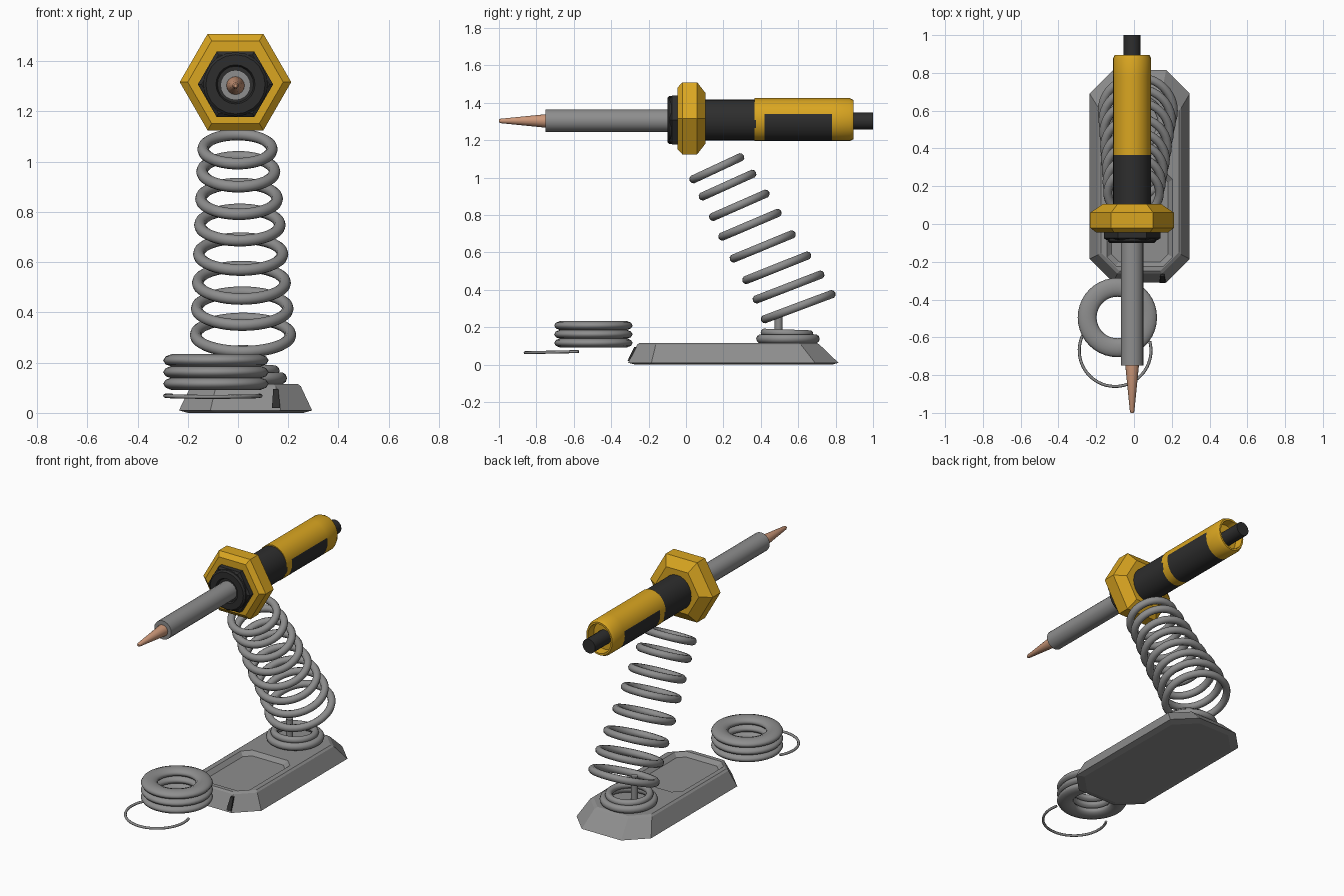
import bpy, bmesh, math

if "Cube" in bpy.data.objects:
    bpy.data.objects.remove(bpy.data.objects["Cube"])

def material(name, rgb):
    m = bpy.data.materials.new(name)
    m.diffuse_color = (*rgb, 1)
    m.use_nodes = True
    m.node_tree.nodes["Principled BSDF"].inputs["Base Color"].default_value = m.diffuse_color
    return m

YELLOW = material("golden yellow", (0.70, 0.38, 0.015))
BLACK = material("black rubber", (0.027, 0.027, 0.027))
GREY = material("grey metal", (0.27, 0.27, 0.27))
COPPER = material("copper", (0.60, 0.31, 0.19))
CX, CZ = -0.01, 1.308          # axis of the iron

def finish(name, bm, mats, smooth=35):
    bmesh.ops.recalc_face_normals(bm, faces=bm.faces[:])
    me = bpy.data.meshes.new(name)
    bm.to_mesh(me)
    bm.free()
    for m in mats:
        me.materials.append(m)
    ob = bpy.data.objects.new(name, me)
    bpy.context.collection.objects.link(ob)
    bpy.ops.object.select_all(action='DESELECT')
    ob.select_set(True)
    bpy.context.view_layer.objects.active = ob
    if smooth:
        bpy.ops.object.shade_smooth_by_angle(angle=math.radians(smooth))
    return ob

def loft(bm, loops):
    """Skin a list of equal-length point loops and cap both ends."""
    rings = [[bm.verts.new(p) for p in lp] for lp in loops]
    n = len(rings[0])
    for a, b in zip(rings, rings[1:]):
        for i in range(n):
            j = (i + 1) % n
            bm.faces.new((a[i], a[j], b[j], b[i]))
    bm.faces.new(rings[0])
    bm.faces.new(rings[-1])

def lathe(name, profile, mats, sides=24, sx=1.0, smooth=35, rule=None, z=CZ):
    """Profile of (y, radius) turned about the iron's axis."""
    bm = bmesh.new()
    ang = [2 * math.pi * i / sides for i in range(sides)]
    loft(bm, [[(CX + r * sx * math.cos(a), y, z + r * math.sin(a)) for a in ang]
              for y, r in profile])
    if rule:
        for f in bm.faces:
            f.material_index = rule(f.calc_center_median())
    return finish(name, bm, mats, smooth)

def ring(name, loc, major, minor, tilt=0.0, flat=1.0, segs=40):
    bpy.ops.mesh.primitive_torus_add(location=loc, rotation=(tilt, 0, 0), major_radius=major,
                                     minor_radius=minor, major_segments=segs, minor_segments=10)
    ob = bpy.context.object
    ob.name = name
    ob.scale.z = flat
    ob.data.materials.append(GREY)
    bpy.ops.object.shade_smooth()
    return ob

# Iron: tip, barrel, collar, hexagonal guard, grip, handle, cable
lathe("iron_tip", [(-1.0, 0.007), (-0.99, 0.012), (-0.75, 0.036), (-0.74, 0.036)], [COPPER], 16, z=1.303)
lathe("heater_barrel", [(-0.75, 0.045), (-0.75, 0.06), (-0.08, 0.06)], [GREY], 20, z=1.305)
lathe("front_collar", [(-0.08, 0.07), (-0.10, 0.078), (-0.10, 0.118), (-0.09, 0.128),
                       (-0.04, 0.128)], [BLACK], 20)
lathe("collar_hex_plate", [(-0.085, 0.135), (-0.075, 0.15), (-0.03, 0.15)], [BLACK], 6, smooth=0)
lathe("hex_guard", [(-0.045, 0.175), (-0.045, 0.19), (-0.02, 0.222), (0.06, 0.222),
                    (0.105, 0.155)], [YELLOW], 6, smooth=0, z=1.317)
lathe("front_grip", [(0.08, 0.11), (0.375, 0.11)], [BLACK], 24, 0.92)

def pad(c):     # rubber pad on the lower half of the handle
    return 1 if 0.42 < c.y < 0.78 and c.z < 1.338 and abs(c.z - CZ) + abs(c.x - CX) > 0.05 else 0

lathe("handle", [(0.365, 0.10), (0.365, 0.115), (0.42, 0.115), (0.78, 0.115), (0.875, 0.115),
                 (0.895, 0.105), (0.895, 0.093), (0.84, 0.088)],
      [YELLOW, BLACK], 24, 0.88, rule=pad, z=1.31)
lathe("power_cable", [(0.82, 0.045), (1.0, 0.045)], [BLACK], 16, z=1.302)

# Holder spring: separate tilted rings that narrow towards the top
centres = [(0.60, 0.31), (0.548, 0.415), (0.485, 0.518), (0.41, 0.632),
           (0.342, 0.748), (0.285, 0.852), (0.222, 0.96), (0.165, 1.05)]
for i, (y, z) in enumerate(centres):
    t = i / 7
    outer = 0.212 - 0.052 * t
    ring(f"spring_ring_{i + 1}", (0.02 - 0.022 * t, y, z), outer - 0.023, 0.023,
         math.radians(20.5 + 4.5 * t))

# Spring foot: two coils and a short post
ring("foot_coil_lower", (0.025, 0.545, 0.138), 0.146, 0.024)
ring("foot_coil_upper", (0.025, 0.54, 0.168), 0.12, 0.021, math.radians(-2))
bpy.ops.mesh.primitive_cylinder_add(vertices=14, radius=0.021, depth=0.17, location=(0.02, 0.495, 0.185))
post = bpy.context.object
post.name = "spring_post"
post.data.materials.append(GREY)
bpy.ops.object.shade_smooth_by_angle(angle=0.7)

# Base: chamfered block with sloping sides
def octagon(x0, x1, y0, y1, c, z):
    return [(x0 + c, y0, z), (x1 - c, y0, z), (x1, y0 + c, z), (x1, y1 - c, z),
            (x1 - c, y1, z), (x0 + c, y1, z), (x0, y1 - c, z), (x0, y0 + c, z)]

bm = bmesh.new()
loft(bm, [octagon(-0.20, 0.26, -0.27, 0.78, 0.12, 0.0),
          octagon(-0.235, 0.295, -0.31, 0.815, 0.125, 0.01),
          octagon(-0.188, 0.25, -0.262, 0.715, 0.10, 0.106),
          octagon(-0.175, 0.237, -0.25, 0.70, 0.098, 0.116)])
base = finish("stand_base", bm, [GREY], 0)

# Shallow tray sunk into the front of the base
bm = bmesh.new()
loft(bm, [octagon(-0.12, 0.18, -0.20, 0.26, 0.04, 0.092),
          octagon(-0.15, 0.21, -0.23, 0.29, 0.05, 0.122)])
cutter = finish("tray_cutter", bm, [GREY], 0)
cutter.hide_render = True
mod = base.modifiers.new("tray", 'BOOLEAN')
mod.object = cutter
mod.operation = 'DIFFERENCE'
mod.solver = 'EXACT'
bpy.context.view_layer.objects.active = base
bpy.ops.object.modifier_apply(modifier=mod.name)
bpy.data.objects.remove(cutter)

# Dark mark on the front slope of the base
bm = bmesh.new()
loft(bm, [[(0.135 + o, -0.309 - 0.004, 0.02), (0.168 + o, -0.309 - 0.004, 0.02),
           (0.160 + o, -0.273 - 0.004, 0.095), (0.140 + o, -0.273 - 0.004, 0.095)] for o in (0,)]
     + [[(0.135, -0.302, 0.02), (0.168, -0.302, 0.02), (0.160, -0.265, 0.095), (0.140, -0.265, 0.095)]])
finish("base_mark", bm, [BLACK], 0)

# Solder roll: three flattened rings and a loose wire end
for i, z in enumerate((0.116, 0.162, 0.209)):
    ring(f"solder_coil_{i + 1}", (-0.088, -0.495, z), 0.16, 0.05, flat=0.53)

cu = bpy.data.curves.new("solder_wire", 'CURVE')
cu.dimensions = '3D'
cu.bevel_depth = 0.008
cu.bevel_resolution = 2
cu.use_fill_caps = True
sp = cu.splines.new('POLY')
N = 32
sp.points.add(N)
for i in range(N + 1):
    a = math.radians(150 + 225 * i / N)
    sp.points[i].co = (-0.10 + 0.19 * math.cos(a), -0.67 + 0.19 * math.sin(a),
                       0.068 + 0.004 * math.sin(a), 1)
cu.materials.append(GREY)
bpy.context.collection.objects.link(bpy.data.objects.new("solder_wire", cu))
